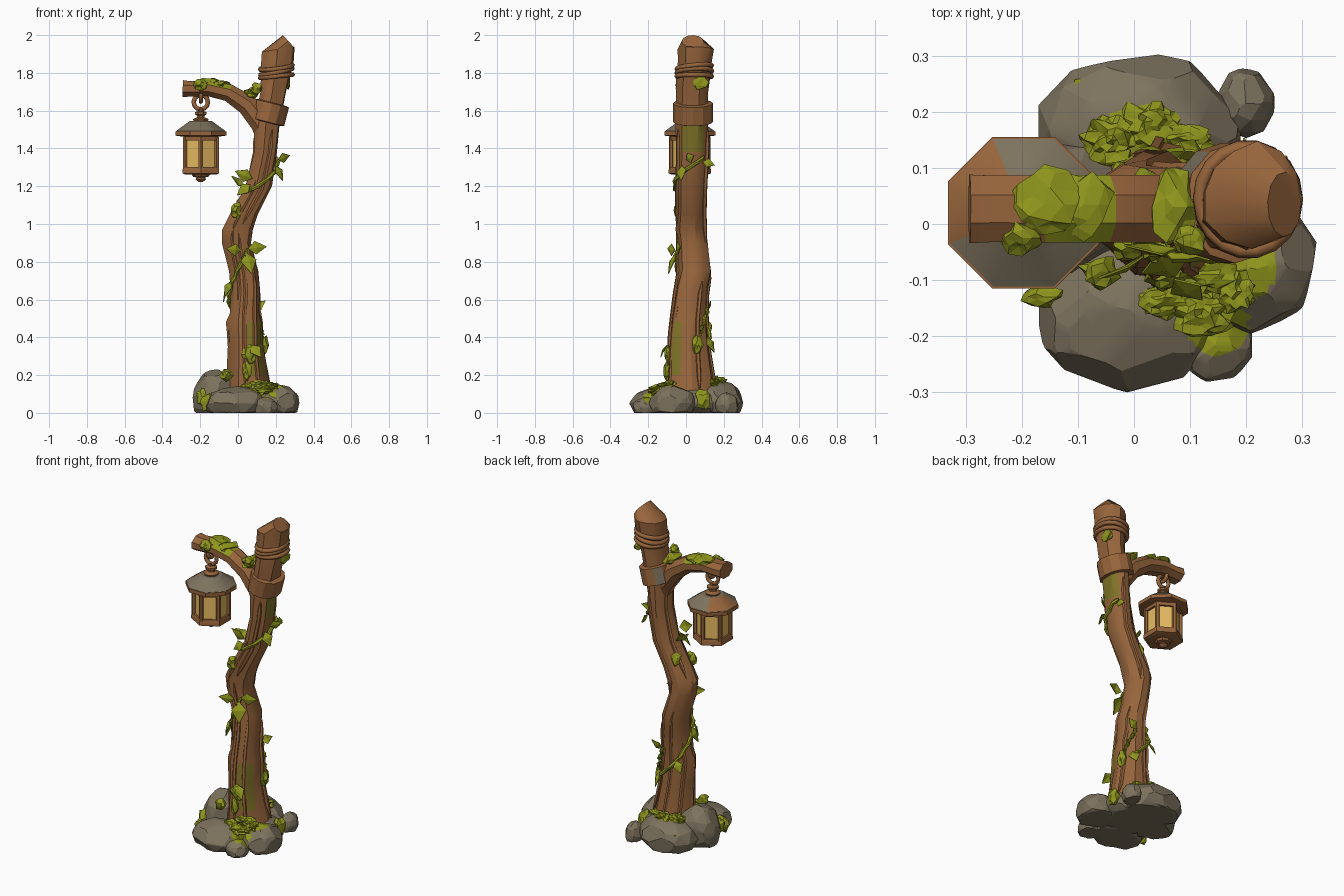
import bpy, bmesh, math, random
from mathutils import Vector, noise

if "Cube" in bpy.data.objects:
    bpy.data.objects.remove(bpy.data.objects["Cube"])

random.seed(4)
V = Vector


def mat(name, c):
    m = bpy.data.materials.new(name)
    m.diffuse_color = (*c, 1)
    m.use_nodes = True
    m.node_tree.nodes["Principled BSDF"].inputs["Base Color"].default_value = m.diffuse_color
    return m


WOOD = mat("brown wood", (0.31, 0.13, 0.045))
MOSSWOOD = mat("mossy wood", (0.21, 0.17, 0.02))
ROCK = mat("grey stone", (0.205, 0.17, 0.112))
MOSS = mat("green moss", (0.28, 0.31, 0.012))
GLASS = mat("amber glass", (0.8, 0.5, 0.12))


def finish(name, bm, mats, rule=None, smooth=True, angle=28):
    bmesh.ops.recalc_face_normals(bm, faces=bm.faces)
    bm.normal_update()
    if rule:
        for f in bm.faces:
            f.material_index = rule(f.calc_center_median(), f.normal)
    me = bpy.data.meshes.new(name)
    bm.to_mesh(me)
    bm.free()
    ob = bpy.data.objects.new(name, me)
    bpy.context.collection.objects.link(ob)
    for m in mats:
        me.materials.append(m)
    if smooth:
        bpy.ops.object.select_all(action='DESELECT')
        ob.select_set(True)
        bpy.context.view_layer.objects.active = ob
        bpy.ops.object.shade_smooth_by_angle(angle=math.radians(angle))
    return ob


def loft(name, rings, mats, rule=None):
    bm = bmesh.new()
    rows = [[bm.verts.new(p) for p in r] for r in rings]
    n = len(rows[0])
    for a, b in zip(rows, rows[1:]):
        for i in range(n):
            bm.faces.new((a[i], a[(i + 1) % n], b[(i + 1) % n], b[i]))
    bm.faces.new(rows[0])
    bm.faces.new(rows[-1])
    return finish(name, bm, mats, rule)


def lathe(name, profile, n, mats, loc, start=0.0, rule=None):
    rings = [[V((r * math.cos(start + math.tau * i / n), r * math.sin(start + math.tau * i / n), z))
              for i in range(n)] for r, z in profile]
    ob = loft(name, rings, mats, rule)
    ob.location = loc
    return ob


def tube(name, pts, radii, n, mats, widths=None, ref=None, rule=None):
    rings = []
    for i, p in enumerate(pts):
        t = (pts[min(i + 1, len(pts) - 1)] - pts[max(i - 1, 0)]).normalized()
        up = ref or (V((0, 0, 1)) if abs(t.z) < 0.9 else V((0, 1, 0)))
        side = (up - t * up.dot(t)).normalized()
        nor = t.cross(side)
        w = widths[i] if widths else radii[i]
        rings.append([p + side * w * math.cos(math.tau * k / n + 0.39) +
                      nor * radii[i] * math.sin(math.tau * k / n + 0.39) for k in range(n)])
    return loft(name, rings, mats, rule)


# Trunk: height, centre x, centre y, half width, half depth
TRUNK = [(.05, .07, .03, .14, .14), (.2, .055, .025, .108, .123), (.35, .045, .015, .092, .108),
         (.48, .04, .015, .097, .1), (.53, .04, .02, .082, .095), (.65, .045, .03, .08, .09),
         (.75, .035, .048, .08, .09), (.9, .0, .035, .08, .085), (.97, .0, .03, .085, .085),
         (1.05, .037, .028, .077, .082), (1.2, .115, .03, .07, .082), (1.38, .148, .035, .064, .085),
         (1.52, .158, .035, .07, .088), (1.7, .19, .035, .072, .09), (1.78, .2, .04, .08, .09),
         (1.86, .21, .05, .09, .094), (1.925, .215, .052, .093, .097)]


def on_trunk(z, deg, off=0.0):
    a = math.radians(deg)
    for r0, r1 in zip(TRUNK, TRUNK[1:]):
        if z <= r1[0]:
            break
    t = (z - r0[0]) / (r1[0] - r0[0])
    _, cx, cy, rx, ry = [p + (q - p) * t for p, q in zip(r0, r1)]
    return V((cx + (rx + off) * math.cos(a), cy + (ry + off) * math.sin(a), z))


def trunk_rule(c, n):
    a = math.degrees(math.atan2(n.y, n.x))
    lower = 0.2 < c.z < 0.5 and -85 < a < -25
    upper = 1.38 < c.z < 1.52 and -50 < a < 50
    return 1 if lower or upper else 0


N = 12
ridge = [random.uniform(-0.009, 0.005) for _ in range(N)]
rings = [[on_trunk(r[0], 360 * i / N + 14 * r[0], ridge[i] + random.uniform(-.004, .004))
          for i in range(N)] for r in TRUNK]
for p in rings[-1]:
    p.z += .15 * (p.x - .215)
tip = []
for i in range(N):
    a = math.tau * i / N + 0.45
    dx = 0.03 * math.cos(a)
    tip.append(V((.268 + dx, .035 + .058 * math.sin(a), 1.967 - 1.1 * dx)))
loft("trunk", rings + [tip], [WOOD, MOSSWOOD], trunk_rule)

# Bark ridges along the trunk
for k, (deg, z0, z1) in enumerate([(-100, .1, .95), (-65, .1, .75), (-125, .6, 1.25), (-80, 1.0, 1.5),
                                   (95, .1, .8), (140, .1, .6), (60, .9, 1.5), (20, .12, .7),
                                   (180, .1, .5), (150, 1.0, 1.5)]):
    pts = [on_trunk(z0 + (z1 - z0) * i / 8, deg + 14 * i / 8, -.004) for i in range(9)]
    tube(f"bark_ridge_{k}", pts, [.003] + [.012] * 7 + [.003], 5, [WOOD], ref=V((0, 1, 0)))

# Arm holding the lantern
arm = [(.15, 1.42, .04), (.125, 1.53, .062), (.05, 1.63, .06), (-.05, 1.695, .05),
       (-.16, 1.72, .046), (-.25, 1.715, .044), (-.293, 1.717, .048)]
tube("arm", [V((x, .027, z)) for x, z, r in arm], [r for *_, r in arm], 8, [WOOD, MOSS],
     widths=[.065] * 5 + [.064, .066], ref=V((0, 1, 0)),
     rule=lambda c, n: 1 if n.z > .6 and -.2 < c.x < -.04 else 0)

# Collar with a small grey plate, and rope loops
collar = lathe("collar", [(.085, -.052), (.099, -.048), (.099, .048), (.085, .052)], 12, [WOOD, ROCK],
               (.168, .037, 1.59),
               rule=lambda c, n: 1 if abs(n.z) < .3 and 110 < math.degrees(math.atan2(c.y, c.x)) < 150 else 0)
collar.rotation_euler = (0, .25, 0)
collar.scale = (.93, 1.08, 1.05)
for k, (z, tilt) in enumerate([(1.782, -.1), (1.806, -.2), (1.83, -.13)]):
    bpy.ops.mesh.primitive_torus_add(major_segments=18, minor_segments=6, major_radius=.089,
                                     minor_radius=.013, location=(.203, .044, z), rotation=(0.05 * k, tilt, 0))
    rope = bpy.context.object
    rope.name = f"rope_{k}"
    rope.scale = (.97, 1.04, 1)
    rope.data.materials.append(WOOD)
    bpy.ops.object.shade_smooth_by_angle(angle=math.radians(65))

# Lantern
L = (-.197, .02, 0)
E8, E6 = math.pi / 8, math.pi / 6
lathe("lantern_roof", [(.14, 1.485), (.142, 1.492), (.062, 1.546)], 8, [ROCK, WOOD], L, E8,
      lambda c, n: 1 if 120 < math.degrees(math.atan2(c.y, c.x)) % 360 < 190 else 0)
lathe("roof_rim", [(.1, 1.462), (.146, 1.468), (.146, 1.49), (.136, 1.491)], 8, [WOOD], L, E8)
lathe("roof_cap", [(.04, 1.54), (.045, 1.555), (.022, 1.565), (.022, 1.575), (.034, 1.58),
                   (.034, 1.592), (.014, 1.598), (.014, 1.615)], 8, [WOOD], L, E8)
lathe("lantern_glass", [(.093, 1.28), (.093, 1.46)], 6, [GLASS], L, E6)
lathe("upper_frame", [(.107, 1.442), (.107, 1.47)], 6, [WOOD], L, E6)
lathe("lower_frame", [(.095, 1.262), (.112, 1.268), (.112, 1.288), (.106, 1.303)], 6, [WOOD], L, E6)
lathe("lantern_finial", [(.05, 1.264), (.04, 1.25), (.022, 1.246), (.028, 1.236), (.01, 1.222)], 8, [WOOD], L)
for k in range(6):
    a = E6 + k * math.pi / 3
    lathe(f"lantern_post_{k}", [(.013, 1.28), (.013, 1.46)], 6, [WOOD],
          (L[0] + .097 * math.cos(a), L[1] + .097 * math.sin(a), 0), a)
for k, (z, rot, r) in enumerate([(1.645, 0, .038), (1.678, math.pi / 2, .03)]):
    bpy.ops.mesh.primitive_torus_add(major_segments=12, minor_segments=6, major_radius=r, minor_radius=.012,
                                     location=(L[0], L[1], z), rotation=(math.pi / 2, 0, rot))
    bpy.context.object.name = f"hanging_ring_{k}"
    bpy.context.object.data.materials.append(WOOD)
    bpy.ops.object.shade_smooth_by_angle(angle=math.radians(65))

# Base rocks, chipped by random planes: centre x, y, half sizes x, y, top height
SPOTS = [V((.0, .16)), V((.11, -.13)), V((.15, -.18)), V((.2, -.08))]


def rock_rule(c, n):
    return 1 if n.z > .4 and any((c.xy - s).length < .055 for s in SPOTS) else 0


for k, (x, y, sx, sy, h) in enumerate([(-.01, -.165, .16, .135, .14), (.145, -.215, .065, .066, .085),
                                       (.215, -.07, .11, .125, .15), (.01, .165, .18, .137, .175),
                                       (.2, .215, .05, .062, .11), (-.12, .03, .12, .12, .23),
                                       (.07, .03, .17, .15, .14)]):
    bm = bmesh.new()
    bmesh.ops.create_icosphere(bm, subdivisions=2, radius=1)
    for _ in range(13):
        p = V((random.gauss(0, 1), random.gauss(0, 1), random.gauss(.2, .8))).normalized()
        bmesh.ops.bisect_plane(bm, geom=bm.verts[:] + bm.edges[:] + bm.faces[:], plane_co=p * .86,
                               plane_no=p, clear_outer=True)
        bmesh.ops.holes_fill(bm, edges=bm.edges[:], sides=0)
    bmesh.ops.triangulate(bm, faces=bm.faces[:])
    bmesh.ops.subdivide_edges(bm, edges=bm.edges[:], cuts=2, use_grid_fill=True)
    lo = [min(v.co[i] for v in bm.verts) for i in range(3)]
    hi = [max(v.co[i] for v in bm.verts) for i in range(3)]
    for v in bm.verts:
        u = [2 * (v.co[i] - lo[i]) / (hi[i] - lo[i]) - 1 for i in range(3)]
        v.co = V((x + u[0] * sx, y + u[1] * sy, max(0, h * (.35 + .65 * u[2]))))
    finish(f"rock_{k}", bm, [ROCK, MOSS], rock_rule, angle=18)


# Ragged moss clumps: x, y, z, half sizes
def moss(k, x, y, z, sx, sy, sz):
    bm = bmesh.new()
    bmesh.ops.create_icosphere(bm, subdivisions=3 if z < .18 and max(sx, sy) > .043 else 2, radius=1)
    for v in bm.verts:
        f = random.uniform(.75, 1.15) + .3 * noise.noise(v.co * 2 + V((k, 0, 0)))
        v.co = V((x + v.co.x * sx * f, y + v.co.y * sy * f, max(.002, z + v.co.z * sz * f)))
    finish(f"moss_{k}", bm, [MOSS], smooth=False)


for k, m in enumerate([(-.04, .15, .16, .05, .045, .035), (.03, .175, .16, .055, .042, .03),
                       (.09, .15, .155, .05, .03, .028), (-.07, .235, .09, .04, .035, .05),
                       (.05, -.14, .13, .045, .03, .025), (.12, -.16, .122, .055, .042, .028),
                       (.18, -.11, .138, .04, .045, .022), (.12, -.09, .145, .06, .035, .03),
                       (-.06, -.085, .2, .035, .03, .035), (-.16, -.13, .06, .038, .02, .05),
                       (-.19, -.06, .08, .03, .04, .05), (.22, .09, .07, .035, .04, .06),
                       (.06, -.095, .31, .04, .02, .05), (.05, -.1, .22, .025, .02, .05),
                       (.14, .06, .36, .022, .03, .05), (-.16, .035, 1.75, .065, .065, .026),
                       (-.2, -.025, 1.735, .035, .03, .035), (-.09, .035, 1.738, .05, .06, .022),
                       (.07, .03, 1.69, .04, .068, .032),
                       (.1, -.03, 1.72, .03, .03, .035), (.262, .075, 1.75, .016, .05, .04),
                       (-.01, -.04, 1.07, .03, .025, .045), (.02, .07, 1.1, .03, .03, .04)]):
    moss(k, *m)

# Vines winding round the trunk: start and end angle and height
for k, (a0, a1, z0, z1) in enumerate([(60, 185, .38, .62), (175, 300, .6, .87), (235, 405, 1.17, 1.36),
                                      (20, 65, .36, .56)]):
    pts = []
    for i in range(15):
        t = i / 14
        pts.append(on_trunk(z0 + (z1 - z0) * t, a0 + (a1 - a0) * t, .009 + .006 * math.sin(i * 1.7)))
    tube(f"vine_{k}", pts, [.004] + [.011] * 13 + [.004], 6, [MOSS])


# Folded leaves: height and angle on the trunk, length, sideways lean, drop
def leaf(k, z, deg, size, lean, drop):
    size *= 1.12
    base = on_trunk(z, deg, .012)
    out = V((math.cos(math.radians(deg)), math.sin(math.radians(deg)), 0))
    tan = V((-out.y, out.x, 0))
    d = (out * .45 + tan * lean + V((0, 0, drop))).normalized()
    side = d.cross(out).normalized()
    up = side.cross(d)
    bm = bmesh.new()
    top = [base, base + d * size * .4 + side * size * .36, base + d * size - up * size * .1,
           base + d * size * .4 - side * size * .36, base + d * size * .45 + up * size * .07]
    for sgn in (0, .004):
        vs = [bm.verts.new(p - up * sgn) for p in top]
        for i in range(4):
            bm.faces.new((vs[i], vs[(i + 1) % 4], vs[4]))
    bm.verts.ensure_lookup_table()
    for i in range(4):
        j = (i + 1) % 4
        bm.faces.new((bm.verts[i], bm.verts[j], bm.verts[5 + j], bm.verts[5 + i]))
    finish(f"leaf_{k}", bm, [MOSS], smooth=False)


for k, l in enumerate([(.85, -70, .11, .1, -.8), (.87, -60, .09, .9, .1), (.86, -85, .08, -.9, .1),
                       (.7, -145, .08, -.2, -.9), (.68, 190, .09, .2, -.9), (1.24, -125, .09, -.6, .3),
                       (1.21, -130, .08, -.5, -.5), (1.34, -20, .07, .5, .2), (1.31, -35, .08, .2, -.8),
                       (1.33, 35, .06, .6, -.2), (.36, -75, .08, .3, -.5), (.4, 55, .08, .2, -.8),
                       (.55, 65, .07, -.5, .4), (.5, 120, .07, .3, -.7), (1.2, 170, .08, .2, .3)]):
    leaf(k, *l)
